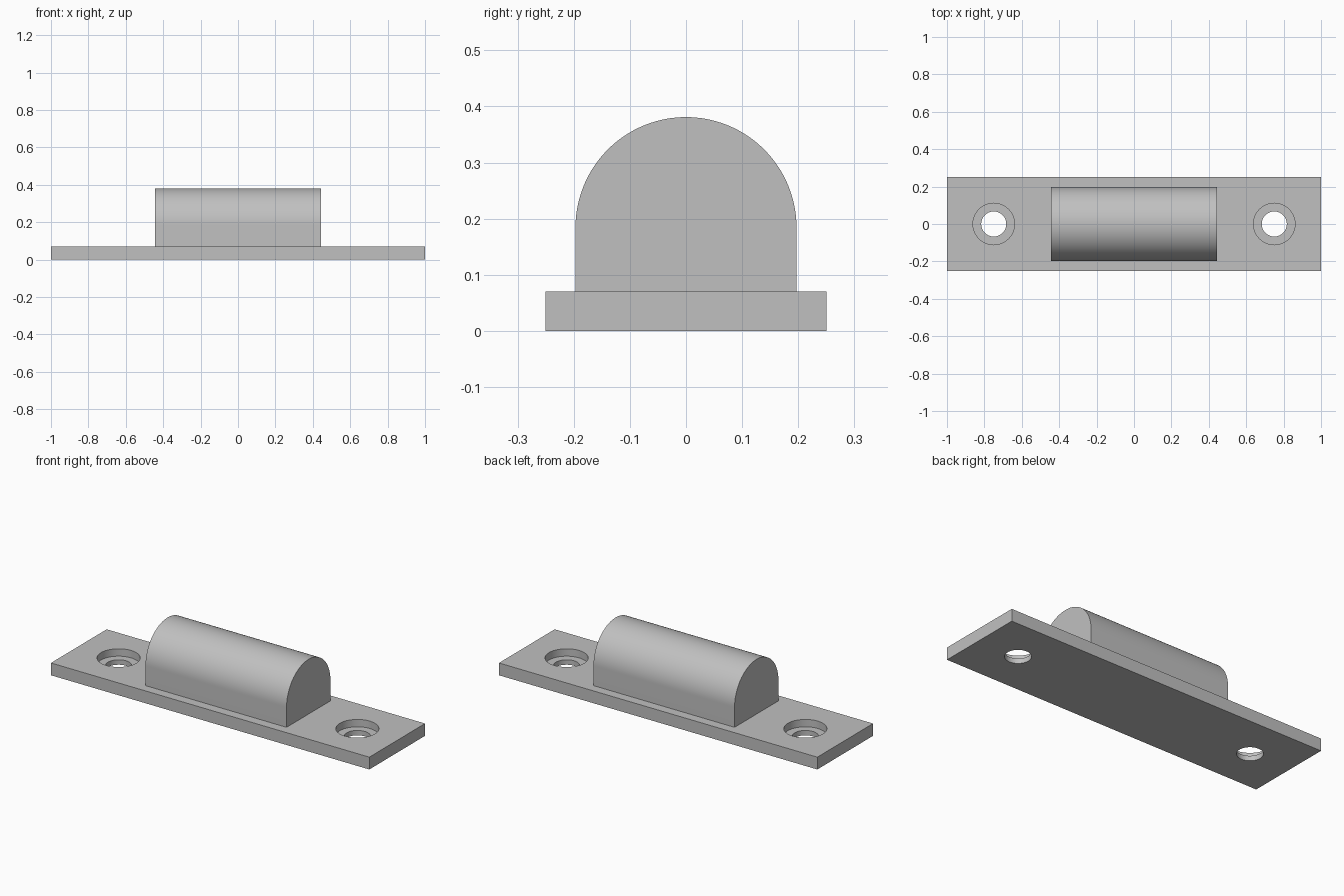
import bpy
import bmesh
from math import cos, sin, pi, radians

cube = bpy.data.objects.get("Cube")
if cube:
    bpy.data.objects.remove(cube, do_unlink=True)

PLATE_TOP = 0.07
SEAT = 0.028          # height of the ledge inside each screw hole
BODY_X, BODY_R, BODY_TOP = 0.443, 0.197, 0.381

grey = bpy.data.materials.new("plain_grey")
grey.use_nodes = True
colour = (0.53, 0.53, 0.53, 1)
grey.diffuse_color = colour
grey.node_tree.nodes["Principled BSDF"].inputs["Base Color"].default_value = colour


def prism(name, ring, direction):
    """Extrude a closed ring of points along a direction into a solid."""
    bm = bmesh.new()
    face = bm.faces.new([bm.verts.new(p) for p in ring])
    new = bmesh.ops.extrude_face_region(bm, geom=[face])["geom"]
    bmesh.ops.translate(bm, vec=direction,
                        verts=[v for v in new if isinstance(v, bmesh.types.BMVert)])
    bmesh.ops.recalc_face_normals(bm, faces=bm.faces)
    mesh = bpy.data.meshes.new(name)
    bm.to_mesh(mesh)
    bm.free()
    mesh.materials.append(grey)
    obj = bpy.data.objects.new(name, mesh)
    bpy.context.collection.objects.link(obj)
    return obj


def select(obj):
    bpy.ops.object.select_all(action="DESELECT")
    obj.select_set(True)
    bpy.context.view_layer.objects.active = obj


def drill(target, x, radius, bottom, top):
    """Cut a round vertical hole through the target."""
    ring = [(x + radius * cos(2 * pi * i / 64), radius * sin(2 * pi * i / 64), bottom)
            for i in range(64)]
    cutter = prism("hole_cutter", ring, (0, 0, top - bottom))
    cutter.hide_render = True
    select(target)
    mod = target.modifiers.new("hole", "BOOLEAN")
    mod.operation = "DIFFERENCE"
    mod.solver = "EXACT"
    mod.object = cutter
    bpy.ops.object.modifier_apply(modifier=mod.name)
    bpy.data.objects.remove(cutter, do_unlink=True)


# Flat mounting plate with two counterbored screw holes
plate = prism("mounting_plate",
              [(-1, -0.25, 0), (1, -0.25, 0), (1, 0.25, 0), (-1, 0.25, 0)],
              (0, 0, PLATE_TOP))
for side in (-1, 1):
    drill(plate, side * 0.75, 0.067, -0.1, 0.2)
    drill(plate, side * 0.75, 0.111, SEAT, 0.2)

# Round-topped block: straight sides below a half circle
centre = BODY_TOP - BODY_R
profile = [(-BODY_X, -BODY_R, PLATE_TOP), (-BODY_X, BODY_R, PLATE_TOP)]
profile += [(-BODY_X, BODY_R * cos(pi * i / 64), centre + BODY_R * sin(pi * i / 64))
            for i in range(65)]
block = prism("rounded_block", profile, (2 * BODY_X, 0, 0))

for part in (plate, block):
    select(part)
    bpy.ops.object.shade_smooth_by_angle(angle=radians(30))
